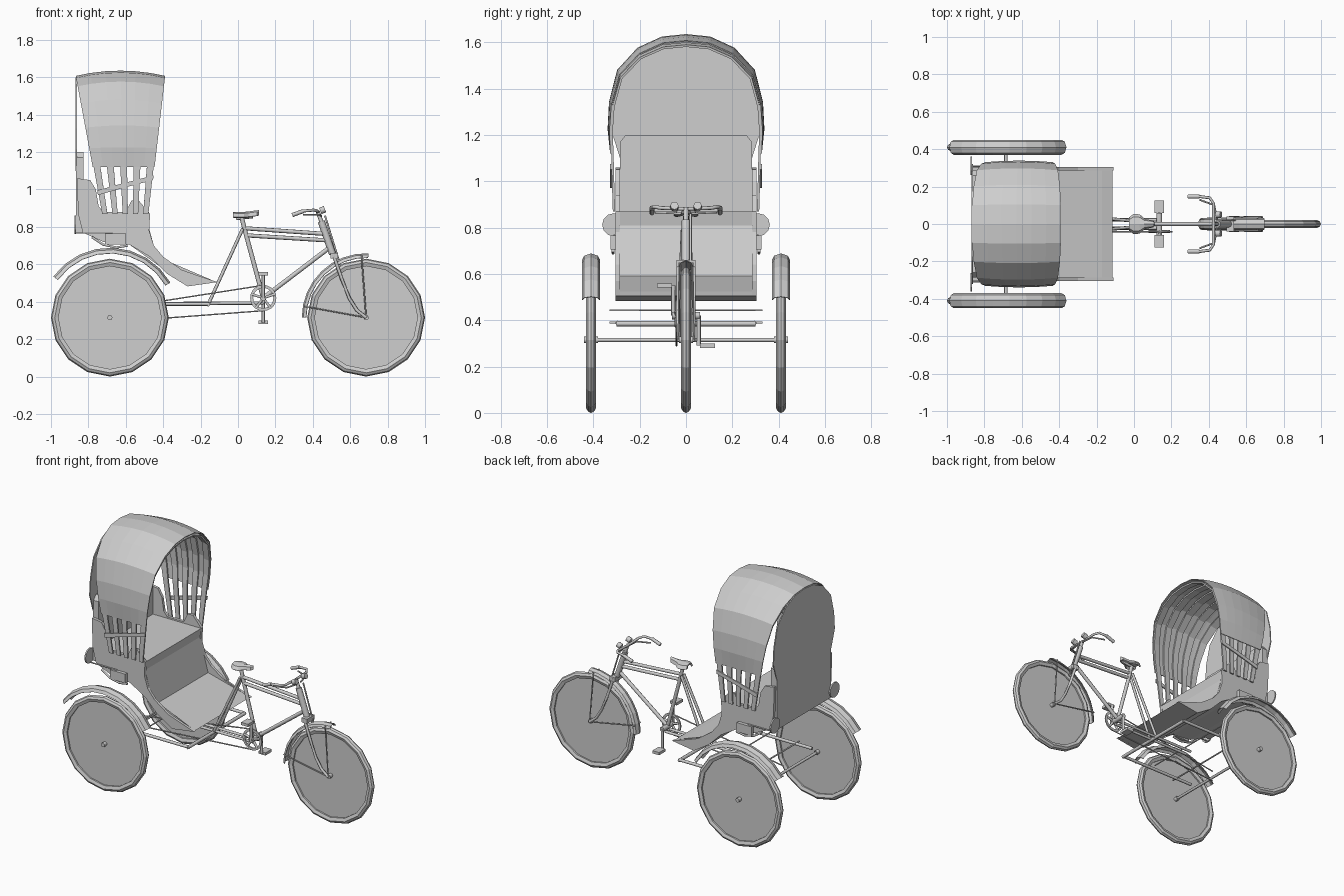
import bpy, bmesh, math
from mathutils import Vector, Matrix

cube = bpy.data.objects.get("Cube")
if cube:
    bpy.data.objects.remove(cube, do_unlink=True)

grey = bpy.data.materials.new("plain_grey")
grey.use_nodes = True
grey.diffuse_color = (0.62, 0.62, 0.62, 1)
grey.node_tree.nodes["Principled BSDF"].inputs["Base Color"].default_value = (0.62, 0.62, 0.62, 1)


def add(name, bm, thick=0):
    bmesh.ops.recalc_face_normals(bm, faces=bm.faces)
    mesh = bpy.data.meshes.new(name)
    bm.to_mesh(mesh)
    bm.free()
    mesh.materials.append(grey)
    obj = bpy.data.objects.new(name, mesh)
    bpy.context.collection.objects.link(obj)
    if thick:
        mod = obj.modifiers.new("thickness", "SOLIDIFY")
        mod.thickness = thick
        mod.offset = 0
    return obj


def sheet(name, rows, thick=0, closed=False):
    """Skin a grid of points."""
    bm = bmesh.new()
    vs = [[bm.verts.new(p) for p in row] for row in rows]
    n = len(vs[0])
    if closed:
        vs.append(vs[0])
    for a, b in zip(vs, vs[1:]):
        for i in range(n if closed else n - 1):
            j = (i + 1) % n
            bm.faces.new((a[i], a[j], b[j], b[i]))
    return add(name, bm, thick)


def prism(name, profile, lo, hi, axis="y"):
    """Extrude an xz profile along y, or a yz profile along x."""
    bm = bmesh.new()
    place = (lambda p, d: (p[0], d, p[1])) if axis == "y" else (lambda p, d: (d, p[0], p[1]))
    a = [bm.verts.new(place(p, lo)) for p in profile]
    b = [bm.verts.new(place(p, hi)) for p in profile]
    bm.faces.new(a)
    bm.faces.new(b)
    for i in range(len(a)):
        j = (i + 1) % len(a)
        bm.faces.new((a[i], a[j], b[j], b[i]))
    return add(name, bm)


def box(name, c, s):
    bm = bmesh.new()
    bmesh.ops.create_cube(bm, size=1, matrix=Matrix.Translation(c) @ Matrix.Diagonal((*s, 1)))
    return add(name, bm)


def rod(name, points, r=0.008, sides=8):
    """Round tube through a few points."""
    pts = [Vector(p) for p in points]
    bm = bmesh.new()
    rings = []
    for i, p in enumerate(pts):
        d = (pts[min(i + 1, len(pts) - 1)] - pts[max(i - 1, 0)]).normalized()
        u = d.cross(Vector((0, 0, 1)) if abs(d.z) < 0.9 else Vector((0, 1, 0))).normalized()
        v = d.cross(u)
        rings.append([bm.verts.new(p + r * (math.cos(t) * u + math.sin(t) * v))
                      for t in (math.tau * k / sides for k in range(sides))])
    for a, b in zip(rings, rings[1:]):
        for k in range(sides):
            bm.faces.new((a[k], a[(k + 1) % sides], b[(k + 1) % sides], b[k]))
    bm.faces.new(rings[0])
    bm.faces.new(rings[-1])
    obj = add(name, bm)
    for f in obj.data.polygons:
        f.use_smooth = len(f.vertices) == 4
    return obj


def polar(cx, cz, r, deg):
    a = math.radians(deg)
    return cx + r * math.cos(a), cz + r * math.sin(a)


HUB = 0.315
REAR, FRONT = -0.685, 0.685


def wheel(name, cx, cy):
    section = [(0.275, -0.014), (0.295, -0.021), (0.309, -0.013), (0.315, 0),
               (0.309, 0.013), (0.295, 0.021), (0.275, 0.014)]
    rows = []
    for k in range(16):
        row = []
        for r, y in section:
            x, z = polar(cx, HUB, r, k * 22.5)
            row.append((x, cy + y, z))
        rows.append(row)
    sheet(name + "_tyre", rows, closed=True)
    disc = [polar(cx, HUB, 0.28, k * 22.5) for k in range(16)]
    prism(name + "_disc", disc, cy - 0.004, cy + 0.004)
    rod(name + "_hub", [(cx, cy - 0.03, HUB), (cx, cy + 0.03, HUB)], 0.014)


def fender(name, cx, cy, r, start, end, w, drop):
    rows = []
    for k in range(9):
        deg = start + (end - start) * k / 8
        row = []
        for s, d in ((-1, 1), (-0.75, 0.35), (0, 0), (0.75, 0.35), (1, 1)):
            x, z = polar(cx, HUB, r - drop * d, deg)
            row.append((x, cy + s * w, z))
        rows.append(row)
    sheet(name, rows, 0.004)


# Wheels and mudguards
wheel("front_wheel", FRONT, 0)
fender("front_mudguard", FRONT, 0, 0.342, 88, 180, 0.03, 0.022)
for s, side in ((-1, "near"), (1, "far")):
    wheel(side + "_rear_wheel", REAR, s * 0.41)
    fender(side + "_rear_mudguard", REAR, s * 0.41, 0.372, 30, 144, 0.038, 0.028)

# Carriage tub: seat, footwell and underside in one profile
under = [(-0.27, 0.482), (-0.38, 0.55), (-0.47, 0.64), (-0.58, 0.705), (-0.72, 0.72), (-0.83, 0.77)]
tub = [(-0.85, 0.87), (-0.47, 0.87), (-0.48, 0.81), (-0.42, 0.59), (-0.17, 0.525), (-0.115, 0.505)]
prism("seat_and_footwell", tub + under, -0.288, 0.288)
side_top = [(-0.86, 1.06), (-0.79, 1.05), (-0.76, 1.0), (-0.745, 0.91), (-0.72, 0.88), (-0.6, 0.88),
            (-0.57, 0.94), (-0.53, 0.94), (-0.47, 0.87), (-0.475, 0.78), (-0.45, 0.7), (-0.4, 0.64),
            (-0.3, 0.57), (-0.2, 0.535), (-0.11, 0.505)]
for s, side in ((-1, "near"), (1, "far")):
    prism(side + "_side_panel", side_top + under + [(-0.855, 0.87)], s * 0.286, s * 0.304)
    # Side bracket, leaf spring and rear marker disc
    box(side + "_bracket", (-0.655, s * 0.315, 0.735), (0.11, 0.022, 0.06))
    rod(side + "_leaf_spring", [(-0.78, s * 0.315, 0.745), (-0.72, s * 0.315, 0.705),
                                (-0.65, s * 0.315, 0.69), (-0.59, s * 0.315, 0.7)], 0.007, 6)
    rod(side + "_marker_arm", [(-0.87, s * 0.31, 0.767), (-0.67, s * 0.31, 0.767)], 0.004, 6)
    disc = [(s * 0.312 + y, z) for y, z in (polar(0, 0.812, 0.05, k * 30) for k in range(12))]
    prism(side + "_marker_disc", disc, -0.875, -0.866, "x")

back = [(-0.285, 0.77), (0.285, 0.77), (0.285, 1.17), (0.26, 1.2), (-0.26, 1.2), (-0.285, 1.17)]
prism("backrest", back, -0.866, -0.825, "x")

# Hood: arched canvas over five ribs, tapering toward the seat
half = [(0.318, 0.87), (0.322, 1.0), (0.325, 1.12), (0.328, 1.22), (0.32, 1.33), (0.285, 1.46),
        (0.2, 1.55), (0.1, 1.595)]
arch = half + [(0, 1.605)] + [(-y, z) for y, z in reversed(half)]


def hood_point(y, z, u, inset=0):
    t = (z - 0.87) / 0.735
    x0, x1 = -0.73 - 0.137 * t, -0.475 + 0.085 * t
    b = 4 * u * (1 - u)
    rise = max(0, (z - 1.12) / 0.485)
    return (x0 + (x1 - x0) * u, y * (1 + 0.04 * b * rise ** 0.3 - inset), z + (0.028 * b - inset) * rise)


sheet("hood_canvas", [[hood_point(y, z, k / 6) for y, z in arch[2:-2]] for k in range(7)], 0.005)
for k in range(5):
    u = 0.07 + k * 0.215
    sheet(f"hood_rib_{k + 1}", [[hood_point(y, z, u + d, 0.022) for y, z in arch] for d in (-0.055, 0.055)], 0.01)
for s, side in ((-1, "near"), (1, "far")):
    sheet(side + "_hood_crossbar", [[hood_point(s * 0.324, 0.97 + 0.08 * u + d, u) for u in (0, 0.5, 1)]
                                    for d in (0, 0.025)], 0.008)
curtain = [(y * 0.98, z - 0.005) for y, z in arch[3:-3]]
prism("back_curtain", [(0.285, 1.1)] + curtain + [(-0.285, 1.1)], -0.868, -0.861, "x")

# Carriage chassis
rod("rear_axle", [(REAR, -0.39, HUB), (REAR, 0.39, HUB)], 0.009)
rod("chassis_crossbar", [(-0.16, -0.3, 0.385), (-0.16, 0.3, 0.385)], 0.011)
rod("rear_crossbar", [(-0.6, -0.33, 0.39), (-0.6, 0.33, 0.39)], 0.005)
rod("upper_crossbar", [(-0.45, -0.33, 0.443), (-0.45, 0.33, 0.443)], 0.004)
for s, side in ((-1, "near"), (1, "far")):
    rod(side + "_chassis_rail", [(-0.16, s * 0.295, 0.388), (-0.72, s * 0.295, 0.388)], 0.01)
    rod(side + "_chain_stay", [(-0.45, s * 0.022, 0.39), (0.135, s * 0.022, 0.393)], 0.009)
    rod(side + "_seat_stay", [(0.025, s * 0.014, 0.79), (-0.155, s * 0.03, 0.395)], 0.009)

# Bicycle frame
rod("seat_tube", [(0.02, 0, 0.85), (0.04, 0, 0.77), (0.135, 0, 0.42)], 0.012)
rod("upper_top_tube", [(0.03, 0, 0.793), (0.46, 0, 0.763)], 0.011)
rod("lower_top_tube", [(0.04, 0, 0.755), (0.475, 0, 0.728)], 0.011)
rod("down_tube", [(0.135, 0, 0.42), (0.49, 0, 0.69)], 0.012)
rod("head_tube", [(0.445, 0, 0.83), (0.505, 0, 0.655)], 0.019)
rod("steering_stem", [(0.425, 0, 0.885), (0.445, 0, 0.83)], 0.011)
rod("brake_rod", [(0.465, 0.02, 0.86), (0.555, 0.02, 0.57)], 0.005)
box("fork_crown", (0.515, 0, 0.645), (0.04, 0.08, 0.03))
for s, side in ((-1, "near"), (1, "far")):
    rod(side + "_fork_leg", [(0.51, s * 0.033, 0.65), (0.555, s * 0.033, 0.52), (0.595, s * 0.033, 0.42),
                             (0.635, s * 0.033, 0.355), (FRONT, s * 0.033, HUB)], 0.009)
    rod(side + "_top_mudguard_stay", [(0.66, s * 0.029, 0.65), (FRONT, s * 0.033, HUB)], 0.004, 6)
    rod(side + "_back_mudguard_stay", [(0.355, s * 0.029, 0.375), (FRONT, s * 0.033, HUB)], 0.004, 6)
    # Handlebar, grip, brake lever and bell
    rod(side + "_handlebar", [(0.425, 0, 0.88), (0.425, s * 0.11, 0.885), (0.405, s * 0.14, 0.89),
                              (0.35, s * 0.147, 0.885), (0.29, s * 0.147, 0.863)], 0.008)
    rod(side + "_grip", [(0.35, s * 0.147, 0.885), (0.29, s * 0.147, 0.863)], 0.011)
    rod(side + "_brake_lever", [(0.445, s * 0.02, 0.86), (0.43, s * 0.1, 0.865), (0.35, s * 0.13, 0.865)], 0.005, 6)
    rod(side + "_bell", [(0.44, s * 0.05, 0.885), (0.465, s * 0.05, 0.895)], 0.018)
    # Crank and pedal
    rod(side + "_crank_arm", [(0.135, s * 0.055, 0.42), (0.135, s * 0.055, 0.42 - s * 0.13)], 0.009)
    box(side + "_pedal", (0.135, s * 0.092, 0.42 - s * 0.13), (0.05, 0.065, 0.018))

# Chainring with spokes, and chain
rod("crank_axle", [(0.135, -0.06, 0.42), (0.135, 0.06, 0.42)], 0.016)
ring = []
for k in range(20):
    row = []
    for r, y in ((0.054, -0.045), (0.07, -0.045), (0.07, -0.037), (0.054, -0.037)):
        x, z = polar(0.135, 0.42, r, k * 18)
        row.append((x, y, z))
    ring.append(row)
sheet("chainring", ring, closed=True)
for k in range(5):
    x, z = polar(0.135, 0.42, 0.06, 18 + k * 72)
    rod(f"chainring_spoke_{k + 1}", [(0.135, -0.041, 0.42), (x, -0.041, z)], 0.008, 6)
rod("upper_chain", [(REAR, -0.041, 0.36), (0.135, -0.041, 0.488)], 0.004, 6)
rod("lower_chain", [(REAR, -0.041, 0.29), (0.135, -0.041, 0.352)], 0.004, 6)

# Saddle
outline = [(-0.025, 0.03), (0, 0.05), (0.03, 0.046), (0.055, 0.022), (0.1, 0.013), (0.108, 0)]
rows = []
for x, w in outline:
    lift = 0.868 + 0.15 * max(0, x - 0.04)
    rows.append([(x, -w, lift - 0.018), (x, -0.7 * w, lift), (x, 0, lift + 0.006), (x, 0.7 * w, lift), (x, w, lift - 0.018)])
sheet("saddle", rows, 0.012)
rod("saddle_rail", [(-0.01, 0, 0.845), (0.08, 0, 0.855)], 0.009)
